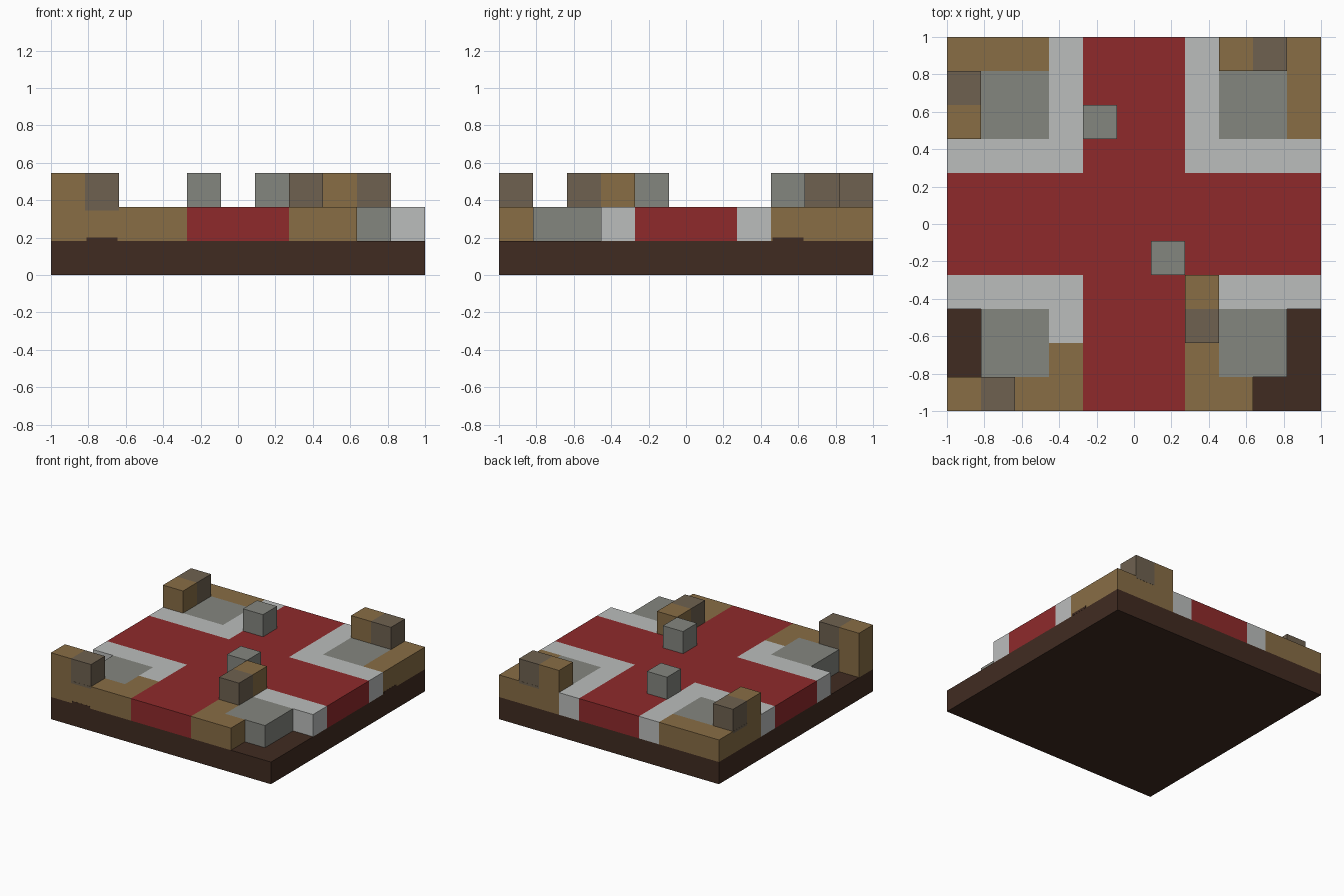
import bpy
import bmesh

default = bpy.data.objects.get("Cube")
if default:
    bpy.data.objects.remove(default, do_unlink=True)

CELL = 2 / 11  # the model is an 11 x 11 grid of cubes


def make_material(name, rgb):
    """Flat material from display colour values (0-255), stored as linear."""
    linear = [((c / 255 + 0.055) / 1.055) ** 2.4 for c in rgb] + [1]
    mat = bpy.data.materials.new(name)
    mat.use_nodes = True
    mat.diffuse_color = linear
    bsdf = next(n for n in mat.node_tree.nodes if n.type == 'BSDF_PRINCIPLED')
    bsdf.inputs["Base Color"].default_value = linear
    return mat


brown = make_material("dark brown soil", (64, 43, 33))
red = make_material("red floor", (143, 42, 43))
white = make_material("pale stone", (187, 189, 188))
gray = make_material("gray stone", (132, 134, 127))
tan = make_material("tan wood", (136, 109, 69))
taupe = make_material("taupe wood", (110, 97, 80))


def add_boxes(name, mat, boxes):
    """One object made of boxes, each given as low and high corners in cells."""
    bm = bmesh.new()
    for low, high in boxes:
        made = bmesh.ops.create_cube(bm, size=1)
        for v in made["verts"]:
            for k in range(3):
                cells = low[k] if v.co[k] < 0 else high[k]
                v.co[k] = cells * CELL - (1 if k < 2 else 0)
    mesh = bpy.data.meshes.new(name)
    bm.to_mesh(mesh)
    bm.free()
    mesh.materials.append(mat)
    obj = bpy.data.objects.new(name, mesh)
    bpy.context.collection.objects.link(obj)


def layer(z, *rects):
    """Rectangles (first column, first row, last column, last row) one cell high."""
    return [((a, b, z), (c + 1, d + 1, z + 1)) for a, b, c, d in rects]


# Ground slab
add_boxes("ground_slab", brown, layer(0, (0, 0, 10, 10)))

# Crossing floor: one long strip and two arms
add_boxes("cross_floor", red, layer(1, (4, 0, 6, 10), (0, 4, 3, 6), (7, 4, 10, 6)))

# Pale paving bordering the cross
add_boxes("back_left_paving", white, layer(1, (7, 7, 10, 7), (7, 8, 7, 10)))
add_boxes("back_right_paving", white, layer(1, (0, 7, 3, 7), (3, 8, 3, 10)))
add_boxes("front_right_paving", white, layer(1, (0, 3, 3, 3), (3, 2, 3, 2)))
add_boxes("front_left_paving", white, layer(1, (8, 3, 10, 3)))

# Gray stone pads in the four corners
for side, i in (("right", 1), ("left", 8)):
    for end, j in (("front", 1), ("back", 8)):
        add_boxes(f"{end}_{side}_pad", gray, layer(1, (i, j, i + 1, j + 1)))

# Low tan walls
add_boxes("back_left_wall", tan, layer(1, (8, 10, 10, 10), (10, 8, 10, 9)))
add_boxes("back_right_wall", tan, layer(1, (0, 10, 2, 10), (0, 8, 0, 9)))
add_boxes("front_right_wall", tan, layer(1, (0, 0, 3, 0), (3, 1, 3, 1)))
add_boxes("front_left_wall", tan, layer(1, (7, 0, 7, 3), (8, 0, 8, 0)))

# Raised wall blocks, each a tan cube beside a taupe cube
raised = {
    "back_left": ((8, 10), (9, 10)),
    "back_right": ((0, 8), (0, 9)),
    "front_right": ((0, 0), (1, 0)),
    "front_left": ((7, 3), (7, 2)),
}
for corner, (a, b) in raised.items():
    add_boxes(corner + "_tan_block", tan, layer(2, a + a))
    add_boxes(corner + "_taupe_block", taupe, layer(2, b + b))

# Loose gray blocks on the floor
add_boxes("back_loose_block", gray, layer(2, (4, 8, 4, 8)))
add_boxes("front_loose_block", gray, layer(2, (6, 4, 6, 4)))

# Thin painted edges below the taupe blocks and above the soil
T, H = 0.006, 0.1
add_boxes("taupe_edge_plates", taupe, [
    ((1, -T, 2 - H), (2, 0, 2)),
    ((9, 11, 2 - H), (10, 11 + T, 2)),
    ((-T, 9, 2 - H), (0, 10, 2)),
])
add_boxes("soil_edge_plates", brown, [
    ((1.05, -T, 1), (1.95, 0, 1 + H)),
    ((11, 8.05, 1), (11 + T, 8.95, 1 + H)),
])
